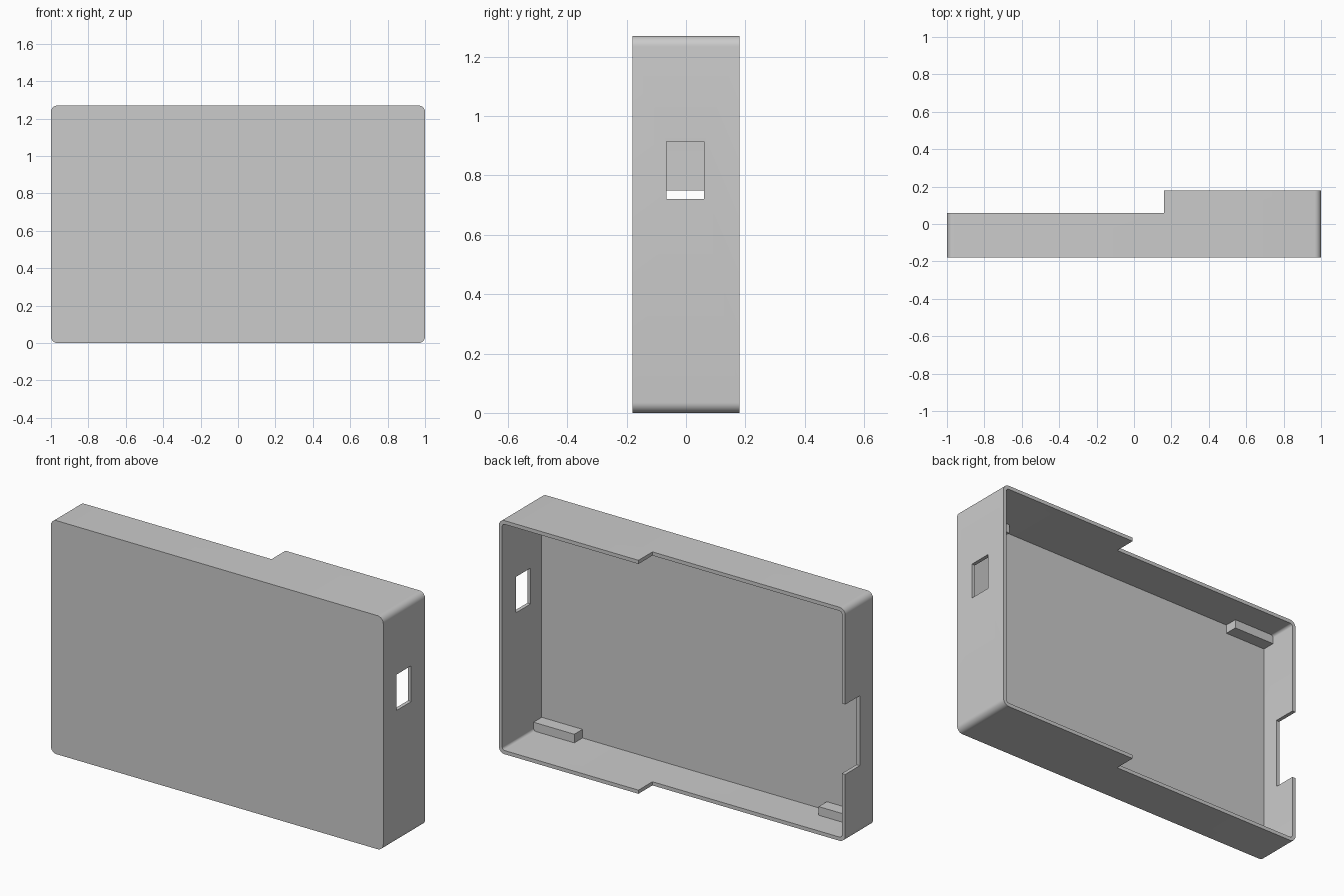
import bpy, bmesh, math
from mathutils import Vector

cube = bpy.data.objects.get("Cube")
if cube:
    bpy.data.objects.remove(cube, do_unlink=True)

W, D, H = 1.0, 0.18, 1.27      # half width, half depth, height
WALL, RADIUS = 0.02, 0.035
FLOOR_Y = -D + WALL            # inner side of the front plate

grey = bpy.data.materials.new("plain_grey")
grey.use_nodes = True
colour = (0.6, 0.6, 0.6, 1)
grey.diffuse_color = colour
grey.node_tree.nodes["Principled BSDF"].inputs["Base Color"].default_value = colour


def finish(name, bm):
    bmesh.ops.recalc_face_normals(bm, faces=bm.faces)
    mesh = bpy.data.meshes.new(name)
    bm.to_mesh(mesh)
    bm.free()
    obj = bpy.data.objects.new(name, mesh)
    bpy.context.collection.objects.link(obj)
    mesh.materials.append(grey)
    return obj


def box(name, x, y, z):
    """Box spanning the given (low, high) ranges."""
    bm = bmesh.new()
    bmesh.ops.create_cube(bm, size=1)
    for v in bm.verts:
        v.co = Vector([(a + b) / 2 + c * (b - a) for c, (a, b) in zip(v.co, (x, y, z))])
    return finish(name, bm)


def rounded_slab(name, inset, y0, y1, radius, steps=8):
    """Rounded rectangle in xz, extruded along y."""
    bm = bmesh.new()
    cx, cz = W - inset - radius, H / 2 - inset - radius
    ring = []
    for corner, (sx, sz) in enumerate(((1, 1), (-1, 1), (-1, -1), (1, -1))):
        for i in range(steps + 1):
            a = math.pi / 2 * (corner + i / steps)
            ring.append(bm.verts.new((sx * cx + radius * math.cos(a), y0,
                                      H / 2 + sz * cz + radius * math.sin(a))))
    face = bm.faces.new(ring)
    new = bmesh.ops.extrude_face_region(bm, geom=[face])["geom"]
    bmesh.ops.translate(bm, vec=(0, y1 - y0, 0),
                        verts=[g for g in new if isinstance(g, bmesh.types.BMVert)])
    return finish(name, bm)


# Tray: rounded shell, open at the back
shell = rounded_slab("tray_shell", 0, -D, D, RADIUS)
cutters = [
    rounded_slab("pocket_cutter", WALL, FLOOR_Y, 0.5, RADIUS - WALL),
    box("low_rim_cutter", (-1.2, 0.16), (0.06, 0.6), (-0.2, 1.5)),
    box("window_cutter", (0.9, 1.1), (-0.065, 0.06), (0.72, 0.915)),
    box("notch_cutter", (-1.1, -0.9), (-0.065, 0.3), (0.37, 0.75)),
]
for cutter in cutters:
    mod = shell.modifiers.new(cutter.name, "BOOLEAN")
    mod.operation = "DIFFERENCE"
    mod.solver = "EXACT"
    mod.object = cutter

# Apply the cuts, then remove the cutters
bpy.context.view_layer.update()
graph = bpy.context.evaluated_depsgraph_get()
cut_mesh = bpy.data.meshes.new_from_object(shell.evaluated_get(graph))
shell.modifiers.clear()
shell.data = cut_mesh
for cutter in cutters:
    bpy.data.objects.remove(cutter, do_unlink=True)

bpy.ops.object.select_all(action="DESELECT")
shell.select_set(True)
bpy.context.view_layer.objects.active = shell
bpy.ops.object.shade_smooth_by_angle(angle=math.radians(30))

# Support blocks in the four inner corners
inner = W - WALL
for side, sx in (("left", 1), ("right", -1)):
    for level, z in (("lower", (WALL, 0.067)), ("upper", (H - 0.067, H - WALL))):
        x = sorted((sx * inner, sx * (inner - 0.245)))
        box(f"{level}_{side}_block", x, (FLOOR_Y, FLOOR_Y + 0.07), z)
